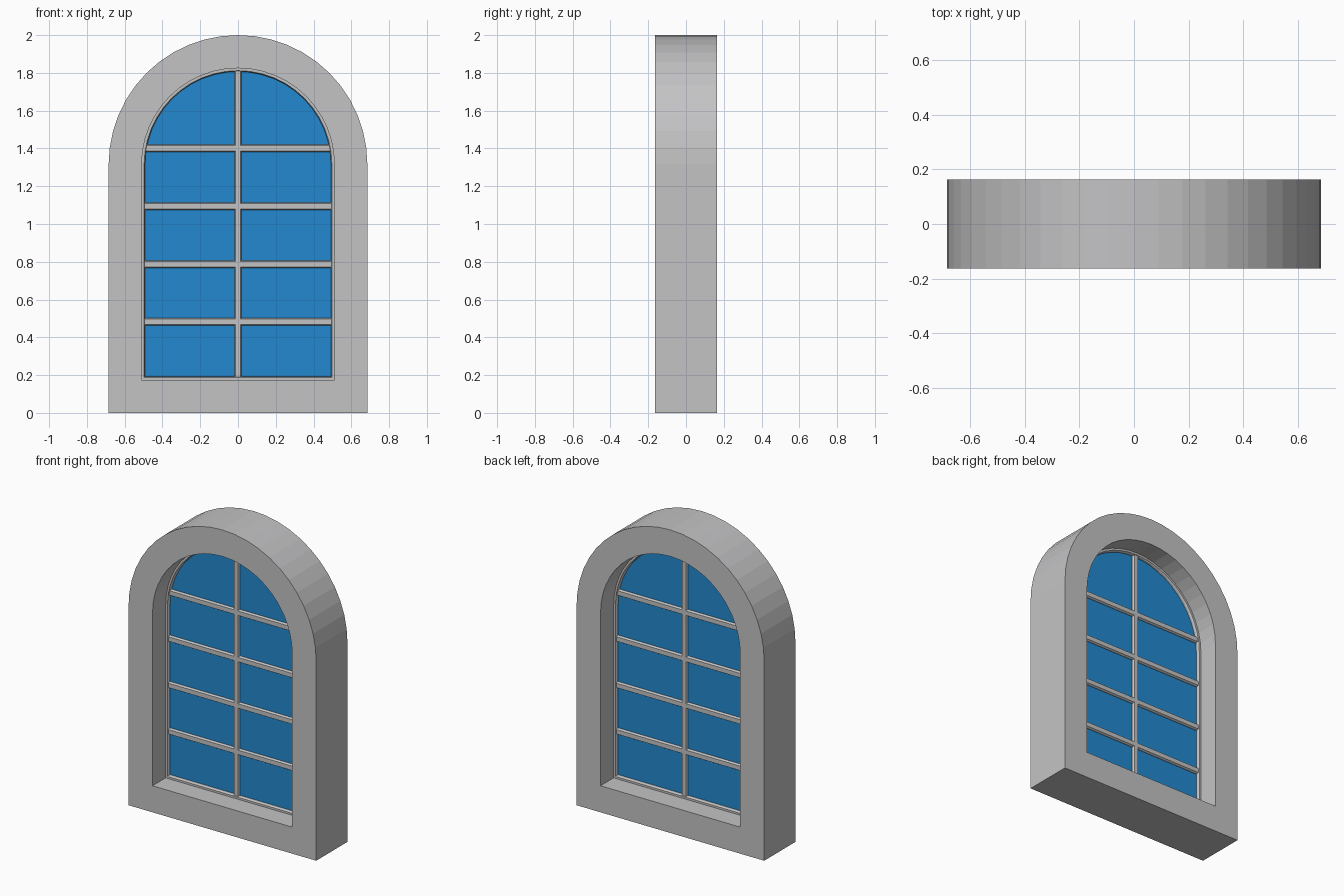
import bpy, bmesh, math

if "Cube" in bpy.data.objects:
    bpy.data.objects.remove(bpy.data.objects["Cube"])

HALF_W, SILL, SPRING = 0.51, 0.175, 1.315   # opening half width, bottom, arch centre
SEGS = 24
DEPTH = 0.163


def material(name, rgb):
    m = bpy.data.materials.new(name)
    m.diffuse_color = (*rgb, 1)
    m.use_nodes = True
    m.node_tree.nodes["Principled BSDF"].inputs["Base Color"].default_value = m.diffuse_color
    return m


stone = material("light grey", (0.55, 0.55, 0.56))
blue = material("window blue", (0.016, 0.25, 0.63))


def outline(d):
    """Arched outline (x, z) of the opening, moved inwards by d."""
    r = HALF_W - d
    pts = [(-r, SILL + d), (r, SILL + d)]
    for i in range(SEGS + 1):
        a = math.pi * i / SEGS
        pts.append((r * math.cos(a), SPRING + r * math.sin(a)))
    return pts


def finish(name, bm, mat):
    bmesh.ops.recalc_face_normals(bm, faces=bm.faces[:])
    me = bpy.data.meshes.new(name)
    bm.to_mesh(me)
    bm.free()
    me.materials.append(mat)
    ob = bpy.data.objects.new(name, me)
    bpy.context.collection.objects.link(ob)
    return ob


def loft(name, section, mat, closed):
    """Run a cross-section of (inset, y) points round the arched outline."""
    bm = bmesh.new()
    loops = [[bm.verts.new((x, y, z)) for x, z in outline(d)] for d, y in section]
    n = len(loops[0])
    pairs = list(zip(loops, loops[1:]))
    if closed:
        pairs.append((loops[-1], loops[0]))
    else:
        bm.faces.new(loops[0])
        bm.faces.new(loops[-1])
    for a, b in pairs:
        for i in range(n):
            j = (i + 1) % n
            bm.faces.new((a[i], a[j], b[j], b[i]))
    return finish(name, bm, mat)


def bar(name, start, end, half, depth, chamfer):
    """Glazing bar with chamfered corners between two (x, z) points."""
    h, d, c = half, depth, chamfer
    prof = [(-h, -d + c), (-h + c * 0.6, -d), (h - c * 0.6, -d), (h, -d + c),
            (h, d - c), (h - c * 0.6, d), (-h + c * 0.6, d), (-h, d - c)]
    dx, dz = end[0] - start[0], end[1] - start[1]
    ln = math.hypot(dx, dz)
    nx, nz = -dz / ln, dx / ln
    bm = bmesh.new()
    rings = [[bm.verts.new((p[0] + nx * u, v, p[1] + nz * u)) for u, v in prof]
             for p in (start, end)]
    bm.faces.new(rings[0])
    bm.faces.new(rings[1])
    for i in range(8):
        j = (i + 1) % 8
        bm.faces.new((rings[0][i], rings[0][j], rings[1][j], rings[1][i]))
    return finish(name, bm, stone)


# Thick arched surround
loft("surround", [(-0.175, -DEPTH), (0, -DEPTH), (0, DEPTH), (-0.175, DEPTH)], stone, True)

# Slim sash frame inside the opening
loft("sash_frame", [(-0.003, -0.026), (0.013, -0.026), (0.018, -0.016),
                    (0.018, 0.016), (0.013, 0.026), (-0.003, 0.026)], stone, True)

# Glass pane
loft("glass", [(0.004, -0.004), (0.004, 0.004)], blue, False)

# Glazing bars
bar("vertical_bar", (0, SILL + 0.005), (0, SPRING + HALF_W - 0.006), 0.019, 0.022, 0.009)
for k in range(4):
    z = 0.482 + 0.306 * k
    bar("horizontal_bar_%d" % (k + 1), (-0.497, z), (0.497, z), 0.02, 0.021, 0.009)
